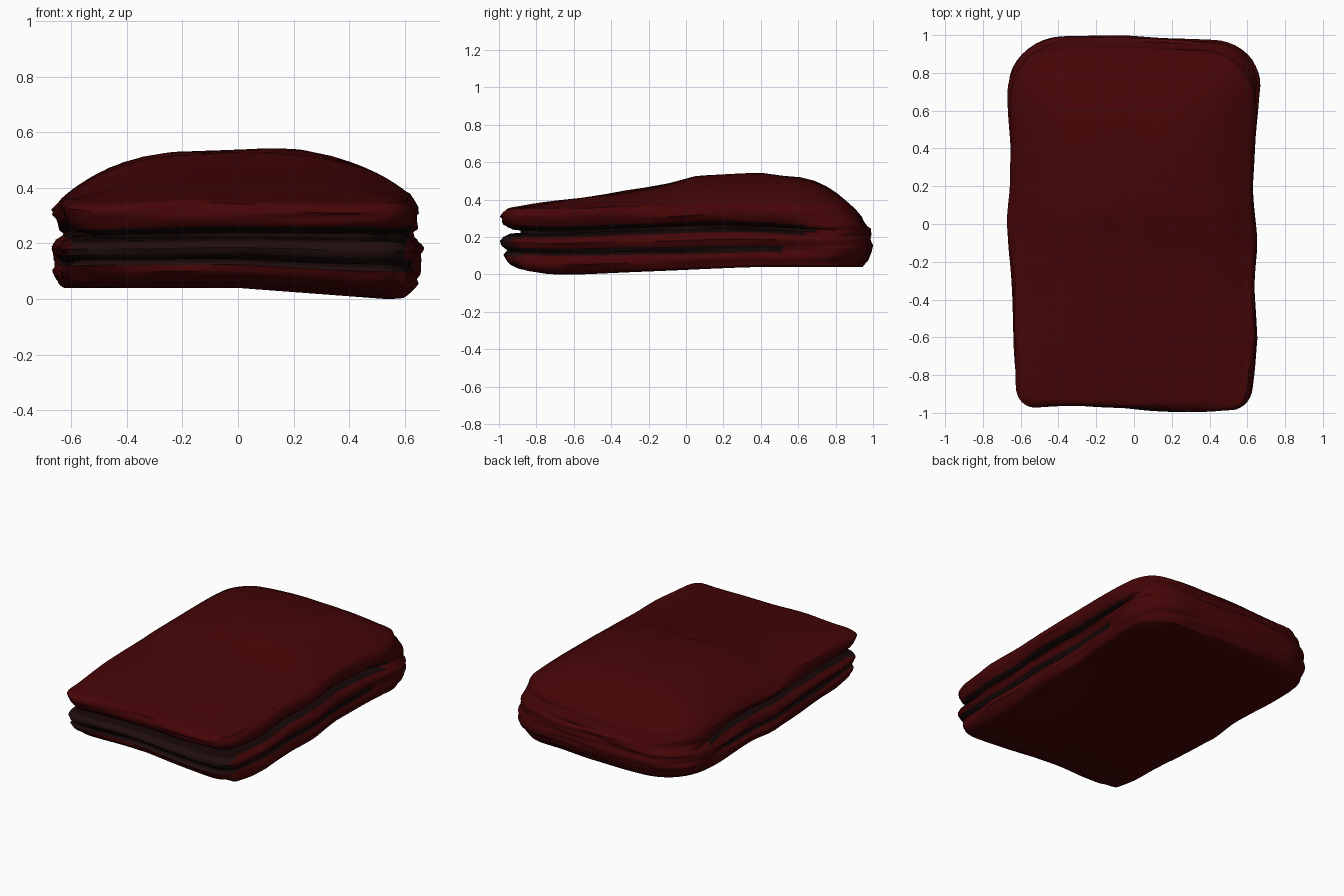
import bpy
import bmesh
import math
from mathutils import Vector, noise

old = bpy.data.objects.get("Cube")
if old:
    bpy.data.objects.remove(old)


def make_material(name, rgb):
    mat = bpy.data.materials.new(name)
    mat.use_nodes = True
    color = (*rgb, 1.0)
    mat.diffuse_color = color
    bsdf = mat.node_tree.nodes["Principled BSDF"]
    bsdf.inputs["Base Color"].default_value = color
    bsdf.inputs["Roughness"].default_value = 0.9
    return mat


RED = make_material("dark red cloth", (0.06, 0.0015, 0.002))
CHARCOAL = make_material("charcoal lining", (0.014, 0.004, 0.004))
BLACK = make_material("black red crease", (0.008, 0.002, 0.002))

HALF_X, HALF_Y = 0.655, 0.98
RIM = 0.345

# Height of the middle of the cloth from front to back
CROWN = [(-1.0, 0.325), (-0.95, 0.35), (-0.8, 0.38), (-0.4, 0.435), (-0.15, 0.475),
         (0.05, 0.525), (0.4, 0.54), (0.62, 0.52), (0.72, 0.49), (0.82, 0.425),
         (0.9, 0.355), (0.97, 0.27), (1.05, 0.2)]

# Wavy half widths of the two long sides from front to back
LEFT_SIDE = [(-0.9, 0.622), (-0.6, 0.652), (-0.35, 0.637), (-0.1, 0.652), (0.2, 0.632),
             (0.5, 0.643), (0.75, 0.668)]
RIGHT_SIDE = [(-0.9, 0.62), (-0.5, 0.643), (-0.25, 0.648), (0.0, 0.674), (0.2, 0.652),
              (0.45, 0.652), (0.67, 0.672)]

# Edge of the stacked layers: height and inset
EDGE = [(0.04, 0.05), (0.055, 0.025), (0.08, 0.008), (0.105, 0.01), (0.13, 0.035),
        (0.15, 0.015), (0.175, 0.0), (0.195, 0.015), (0.212, 0.05), (0.22, 0.11),
        (0.235, 0.11), (0.245, 0.045), (0.265, 0.02), (0.3, 0.005), (0.325, 0.004),
        (RIM, 0.02)]


def lerp_table(table, t):
    for (a, va), (b, vb) in zip(table, table[1:]):
        if t <= b:
            return va + (vb - va) * max(0, (t - a) / (b - a))
    return table[-1][1]


def clamp(t):
    return max(0.0, min(1.0, t))


def top_height(x, y):
    crown = lerp_table(CROWN, y)
    rim = min(RIM, crown)
    side = clamp(1 - abs(x / HALF_X) ** 3.1)
    ripple = 0.01 * noise.noise(Vector((x * 3, y * 3, 4)))
    return rim + (crown - rim) * side + ripple * side


def bottom_shift(x, y):
    sag = -0.045 * clamp(x / 0.6) * clamp((0.35 - y) / 0.95)
    return sag + 0.035 * clamp((-y - 0.72) / 0.25)


def outline():
    """Rounded rectangle with wider corners at the folded back end."""
    corners = [(1, -1, 0.11, -90), (1, 1, 0.24, 0), (-1, 1, 0.28, 90), (-1, -1, 0.11, 180)]
    arcs = []
    for sx, sy, r, start in corners:
        cx, cy = sx * (HALF_X - r), sy * (HALF_Y - r)
        angles = [math.radians(start + 90 * i / 10) for i in range(11)]
        arcs.append([Vector((cx + r * math.cos(a), cy + r * math.sin(a))) for a in angles])
    points = []
    for i, arc in enumerate(arcs):
        points += arc
        end = arcs[(i + 1) % 4][0]
        points += [arc[-1].lerp(end, k / 24) for k in range(1, 24)]
    for p in points:
        x, y = p
        p.x = x * lerp_table(LEFT_SIDE if x > 0 else RIGHT_SIDE, y) / HALF_X
        if y < 0:
            p.y = y - 0.015 * math.sin(4 * x) * clamp(-y)
        else:
            p.y = y + 0.015 * math.cos(4 * (x + 0.15)) * y
    return points


OUTLINE = outline()


def edge_point(p, z, inset):
    """One point on the layered edge, closing into a round fold at the back."""
    fade = clamp((p.y - 0.5) / 0.4)
    fade = fade * fade * (3 - 2 * fade)
    span = 0.105 if z < 0.145 else 0.2
    rounded = 0.055 * ((z - 0.145) / span) ** 2
    d = inset * (1 - fade) + rounded * fade
    # The lowest layer slopes under along the front
    d += 0.4 * max(0, 0.14 - z) * clamp((-p.y - 0.9) / 0.05)
    d += 0.014 * noise.noise(Vector((p.x * 3, p.y * 3, z * 35)))
    d = max(d, -0.004)
    x, y = p.x * (1 - d / HALF_X), p.y * (1 - d / HALF_Y)
    if z > 0.24:
        new_z = 0.24 + (z - 0.24) * (top_height(x, y) - 0.24) / (RIM - 0.24)
    else:
        new_z = z + bottom_shift(x, y) * (1 - z / 0.24)
    # Layers bow upwards halfway along the sides
    middle = clamp(1 - abs(z - 0.22) / 0.12)
    new_z += 0.025 * middle * clamp(1 - ((y - 0.05) / 0.75) ** 2)
    if z > 0.05:
        new_z += 0.01 * noise.noise(Vector((x * 2.5, y * 2.5, z * 8 + 9)))
    return Vector((x, y, new_z))


def build_cloth():
    bm = bmesh.new()
    rings, heights = [], []

    # Flat underside, from the middle outwards
    for s in (0.1, 0.4, 0.7, 0.85):
        rings.append([bm.verts.new((p.x * s, p.y * s, 0.04 + bottom_shift(p.x * s, p.y * s)))
                      for p in OUTLINE])
        heights.append(0)

    # Layered edge with fine wrinkles
    levels = []
    for (za, da), (zb, db) in zip(EDGE, EDGE[1:]):
        levels += [(za + (zb - za) * k / 2, da + (db - da) * k / 2) for k in range(2)]
    levels.append(EDGE[-1])
    for z, inset in levels:
        rings.append([bm.verts.new(edge_point(p, z, inset)) for p in OUTLINE])
        heights.append(z)

    # Domed top, from the rim inwards
    rim_ring = [v.co.copy() for v in rings[-1]]
    for s in (0.98, 0.95, 0.91, 0.86, 0.8, 0.73, 0.65, 0.55, 0.45, 0.34, 0.22, 0.1):
        rings.append([bm.verts.new((c.x * s, c.y * s, top_height(c.x * s, c.y * s)))
                      for c in rim_ring])
        heights.append(1)

    count = len(OUTLINE)
    for low, high, za, zb in zip(rings, rings[1:], heights, heights[1:]):
        for i in range(count):
            j = (i + 1) % count
            face = bm.faces.new((low[i], low[j], high[j], high[i]))
            mid = (za + zb) / 2
            center = face.calc_center_median()
            front = center.y < -0.82 and abs(center.x) < 0.6
            # Creases are black and the open front shows the lining
            if center.y < 0.66 and 0.2 < mid < 0.255:
                face.material_index = 2
            elif center.y < 0.5 and 0.118 < mid < 0.15:
                face.material_index = 2
            elif front and 0.1 < mid < 0.21:
                face.material_index = 1
    bm.faces.new(rings[0])
    bm.faces.new(rings[-1])
    bmesh.ops.recalc_face_normals(bm, faces=bm.faces)

    mesh = bpy.data.meshes.new("folded_blanket")
    bm.to_mesh(mesh)
    bm.free()
    for mat in (RED, CHARCOAL, BLACK):
        mesh.materials.append(mat)
    obj = bpy.data.objects.new("folded_blanket", mesh)
    bpy.context.collection.objects.link(obj)
    return obj


blanket = build_cloth()
bpy.ops.object.select_all(action="DESELECT")
blanket.select_set(True)
bpy.context.view_layer.objects.active = blanket
bpy.ops.object.shade_smooth_by_angle(angle=math.radians(50))
